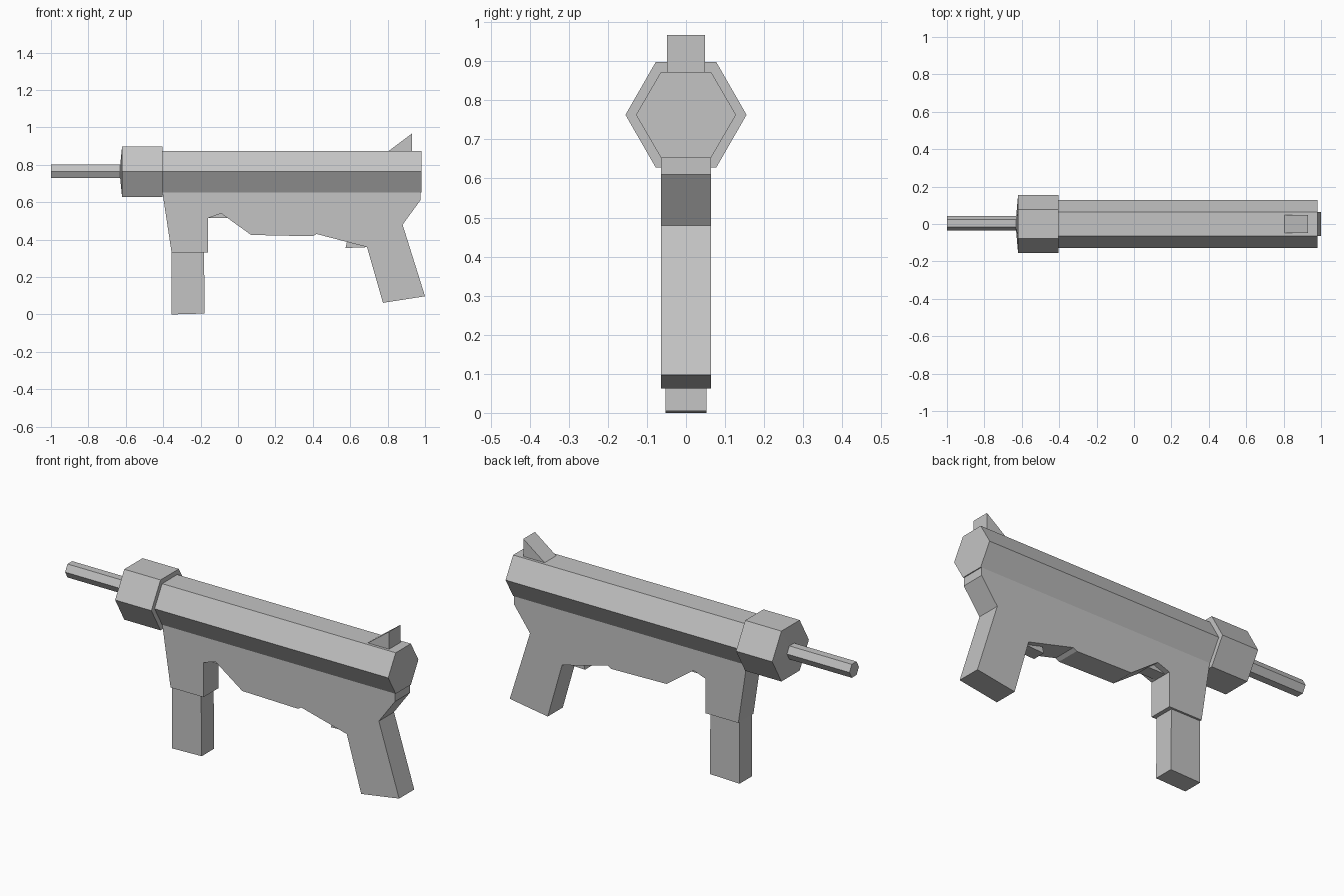
import bpy, bmesh

cube = bpy.data.objects.get("Cube")
if cube:
    bpy.data.objects.remove(cube, do_unlink=True)

grey = bpy.data.materials.new("plain grey")
grey.use_nodes = True
colour = (0.55, 0.55, 0.55, 1)
grey.diffuse_color = colour
grey.node_tree.nodes["Principled BSDF"].inputs["Base Color"].default_value = colour


def finish(name, bm):
    bmesh.ops.recalc_face_normals(bm, faces=bm.faces)
    mesh = bpy.data.meshes.new(name)
    bm.to_mesh(mesh)
    bm.free()
    mesh.materials.append(grey)
    obj = bpy.data.objects.new(name, mesh)
    bpy.context.collection.objects.link(obj)
    return obj


def slab(name, profile, half_width):
    """Side profile in x and z, given thickness across y."""
    bm = bmesh.new()
    near = [bm.verts.new((x, -half_width, z)) for x, z in profile]
    far = [bm.verts.new((x, half_width, z)) for x, z in profile]
    bm.faces.new(near)
    bm.faces.new(far[::-1])
    for i in range(len(profile)):
        j = (i + 1) % len(profile)
        bm.faces.new((near[i], far[i], far[j], near[j]))
    return finish(name, bm)


def hex_tube(name, stations, z, y=0):
    """Hexagonal rings along x; each station is x, half width, half height."""
    bm = bmesh.new()
    rings = []
    for x, w, h in stations:
        outline = [(w, 0), (w / 2, h), (-w / 2, h),
                   (-w, 0), (-w / 2, -h), (w / 2, -h)]
        rings.append([bm.verts.new((x, y + a, z + b)) for a, b in outline])
    for a, b in zip(rings, rings[1:]):
        for i in range(6):
            j = (i + 1) % 6
            bm.faces.new((a[i], a[j], b[j], b[i]))
    bm.faces.new(rings[0])
    bm.faces.new(rings[-1])
    return finish(name, bm)


# Hexagonal upper tubes
hex_tube("receiver", [(-0.41, 0.128, 0.11), (0.98, 0.128, 0.11)], 0.763)
hex_tube("front_collar", [(-0.63, 0.04, 0.035), (-0.62, 0.155, 0.135),
                          (-0.405, 0.155, 0.135)], 0.763)
hex_tube("barrel", [(-1, 0.04, 0.036), (-0.62, 0.04, 0.036)], 0.765, 0.004)

# Lower frame with magazine well and rear grip
slab("lower_frame", [
    (-0.405, 0.66), (-0.355, 0.33), (-0.16, 0.33), (-0.16, 0.515),
    (-0.09, 0.54), (0.07, 0.425), (0.4, 0.418), (0.42, 0.43),
    (0.69, 0.36), (0.775, 0.062), (1, 0.097), (0.88, 0.48),
    (0.975, 0.61), (0.975, 0.66)], 0.064)

# Magazine and small underside pieces
slab("magazine", [(-0.355, 0), (-0.178, 0.005), (-0.182, 0.34), (-0.355, 0.34)], 0.053)
slab("front_filler", [(-0.17, 0.515), (-0.05, 0.515), (-0.09, 0.55)], 0.035)
slab("trigger_stub", [(0.575, 0.355), (0.7, 0.36), (0.7, 0.4), (0.585, 0.4)], 0.035)

# Wedge sight on top
slab("rear_sight", [(0.8, 0.87), (0.93, 0.87), (0.93, 0.967)], 0.049)
